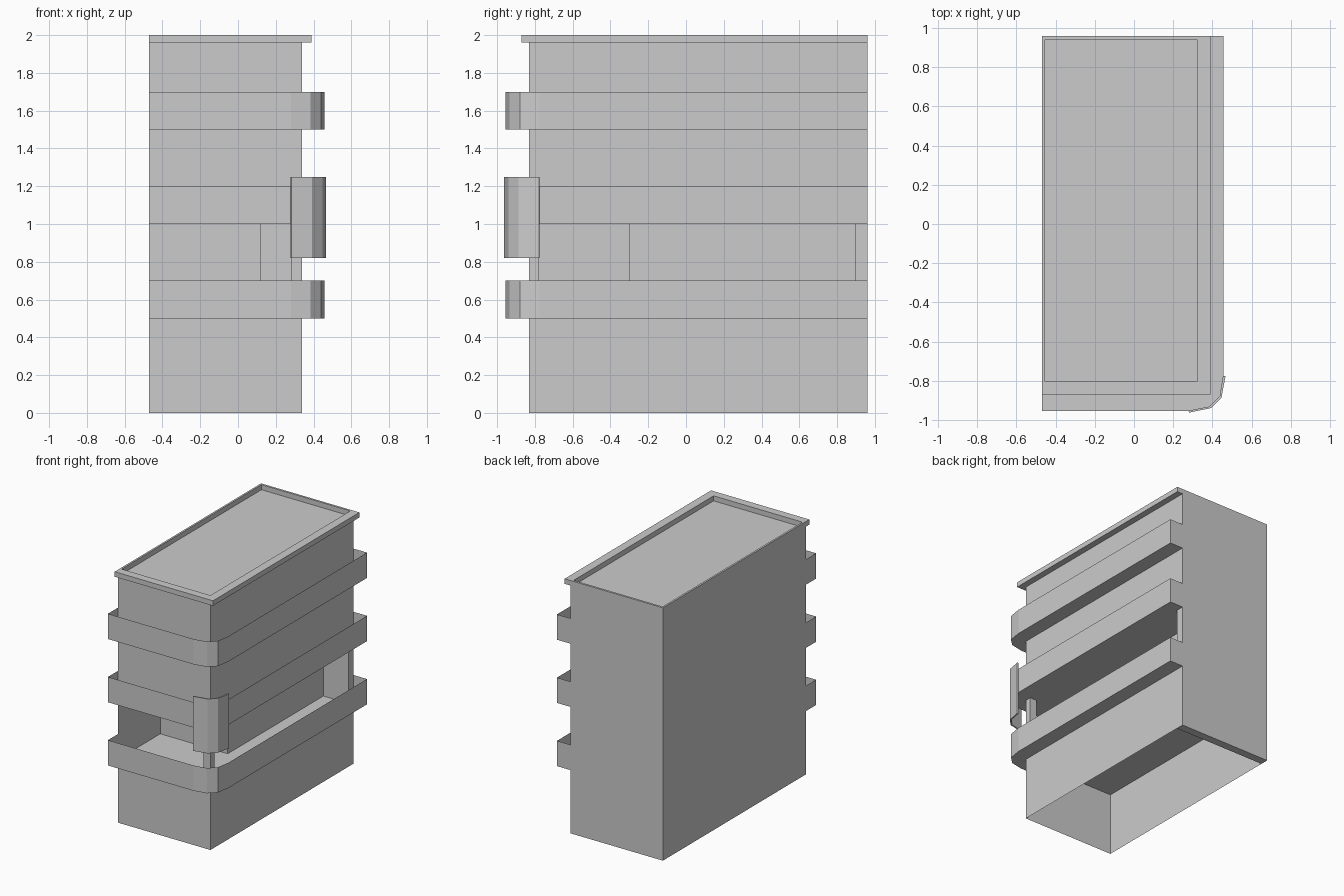
import bpy, bmesh

if "Cube" in bpy.data.objects:
    bpy.data.objects.remove(bpy.data.objects["Cube"])


def build(name, faces, fix_normals=False):
    """Make an object from a list of faces, welding shared corners."""
    bm = bmesh.new()
    for face in faces:
        bm.faces.new([bm.verts.new(p) for p in face])
    bmesh.ops.remove_doubles(bm, verts=bm.verts[:], dist=0.0005)
    if fix_normals:
        bmesh.ops.recalc_face_normals(bm, faces=bm.faces[:])
    mesh = bpy.data.meshes.new(name)
    bm.to_mesh(mesh)
    bm.free()
    obj = bpy.data.objects.new(name, mesh)
    bpy.context.collection.objects.link(obj)
    return obj


def wall(path, z0, z1, closed=False):
    """Vertical quads along a plan path."""
    ends = path[1:] + path[:1] if closed else path[1:]
    return [[(*a, z0), (*b, z0), (*b, z1), (*a, z1)] for a, b in zip(path, ends)]


def sheet(outline, z):
    """One flat horizontal polygon."""
    return [[(x, y, z) for x, y in outline]]


def ring(outer, inner, z):
    """Flat quads between two matching closed outlines."""
    n = len(outer)
    return [[(*outer[i], z), (*outer[(i + 1) % n], z),
             (*inner[(i + 1) % n], z), (*inner[i], z)] for i in range(n)]


def rect(x0, x1, y0, y1):
    return [(x0, y0), (x1, y0), (x1, y1), (x0, y1)]


def prism(outline, z0, z1):
    return wall(outline, z0, z1, True) + sheet(outline, z0) + sheet(outline, z1)


# Plan dimensions
L, R, F, B = -0.47, 0.34, -0.83, 0.96
BACK = 0.895                      # inner face of the thick back wall
TOP = 1.96
street_sides = [(L, F), (R, F), (R, BACK)]
corner = [(0.28, -0.955), (0.383, -0.935), (0.44, -0.88), (0.457, -0.775)]
band_edge = [(L, F), (L, -0.955)] + corner + [(0.457, B), (R, B)]

# Main walls: open at the bottom, interrupted by the corner balcony
build("back_wall", prism(rect(L, R, BACK, B), 0, TOP), True)
build("left_wall", wall([(L, BACK), (L, F)], 0, TOP))
build("lower_walls", wall(street_sides, 0, 0.5))
build("upper_walls", wall(street_sides, 1.0, TOP))

# Recessed balcony walls and corner post
build("balcony_walls", wall([(L, -0.3), (0.12, -0.3), (0.12, BACK)], 0.5, 1.0))
build("corner_post", prism(rect(0.28, R, F, -0.78), 0.5, 1.0), True)

# Open-topped parapet bands with rounded corner
for name, z in (("lower_band", 0.5), ("middle_band", 1.0), ("upper_band", 1.5)):
    build(name, wall(band_edge, z, z + 0.2))

# Floors of the bands
build("balcony_floor", sheet(band_edge + [(L, B)], 0.5))
build("balcony_ceiling",
      sheet((band_edge + [(R, BACK), (0.12, BACK), (0.12, -0.3), (L, -0.3)])[::-1], 1.0))
build("upper_ledge", sheet((band_edge + [(R, F)])[::-1], 1.5))

# Curved corner panel
panel_outer = [(0.282, -0.963), (0.393, -0.94), (0.447, -0.886), (0.467, -0.777)]
panel_inner = [(0.277, -0.953), (0.386, -0.931), (0.438, -0.88), (0.457, -0.775)]
build("corner_panel", prism(panel_outer + panel_inner[::-1], 0.82, 1.25), True)

# Roof slab with sunken deck
rim_out = rect(L, 0.39, -0.87, B)
rim_in = rect(-0.455, 0.322, -0.805, 0.943)
build("roof_rim", wall(rim_out, TOP, 2, True) + wall(rim_in[::-1], TOP, 2, True)
      + ring(rim_out, rim_in, 2) + ring(rim_out[::-1], rim_in[::-1], TOP))
build("roof_deck", sheet(rim_in, TOP))
